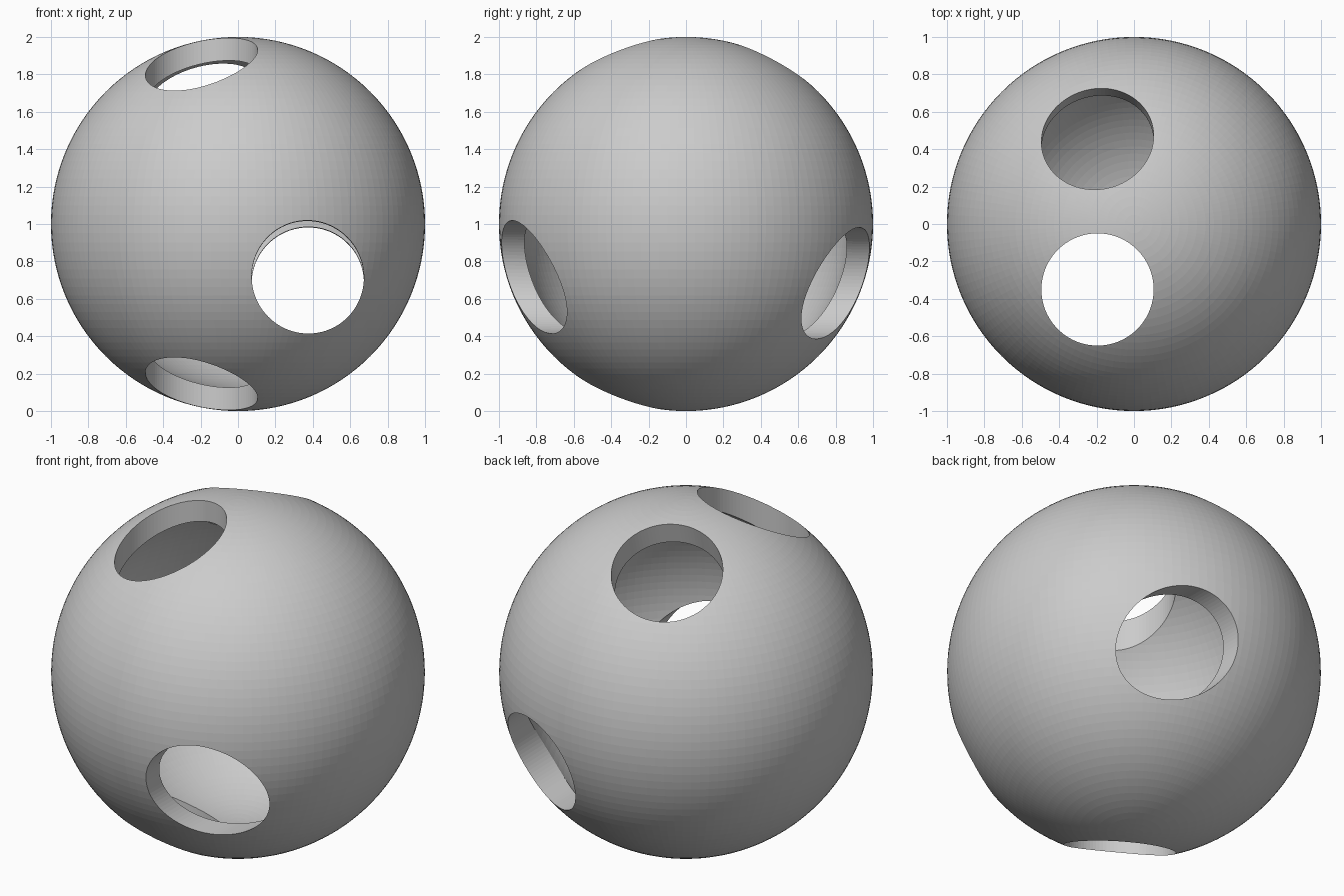
import bpy
from mathutils import Vector

if "Cube" in bpy.data.objects:
    bpy.data.objects.remove(bpy.data.objects["Cube"])

R_OUT, R_IN, R_HOLE = 1.0, 0.88, 0.30


def sphere(name, radius):
    bpy.ops.mesh.primitive_uv_sphere_add(segments=128, ring_count=64,
                                         radius=radius, location=(0, 0, 1))
    ob = bpy.context.object
    ob.name = name
    return ob


def drill(name, start, end):
    """Round cutter running from start to end."""
    a, b = Vector(start), Vector(end)
    bpy.ops.mesh.primitive_cylinder_add(vertices=96, radius=R_HOLE,
                                        depth=(b - a).length,
                                        location=(a + b) / 2)
    ob = bpy.context.object
    ob.name = name
    ob.rotation_mode = 'QUATERNION'
    ob.rotation_quaternion = (b - a).to_track_quat('Z', 'Y')
    return ob


# Hollow ball
shell = sphere("hollow_ball", R_OUT)
cutters = [
    sphere("cavity_cutter", R_IN),
    # front-to-back hole, dropping slightly towards the back
    drill("front_back_cutter", (0.373, -1.5, 0.73), (0.373, 1.5, 0.67)),
    # vertical hole through top and bottom
    drill("vertical_cutter", (-0.195, -0.35, -0.5), (-0.195, -0.35, 2.5)),
    # slanted hole in the upper back only
    drill("slanted_cutter", (-0.195, 0.237, 1.0), (-0.195, 0.639, 2.5)),
]

# Cut the cavity and holes
for c in cutters:
    c.hide_render = True
    mod = shell.modifiers.new(c.name, 'BOOLEAN')
    mod.operation = 'DIFFERENCE'
    mod.solver = 'EXACT'
    mod.object = c

bpy.ops.object.select_all(action='DESELECT')
shell.select_set(True)
bpy.context.view_layer.objects.active = shell
for m in list(shell.modifiers):
    bpy.ops.object.modifier_apply(modifier=m.name)
for c in cutters:
    bpy.data.objects.remove(c, do_unlink=True)
